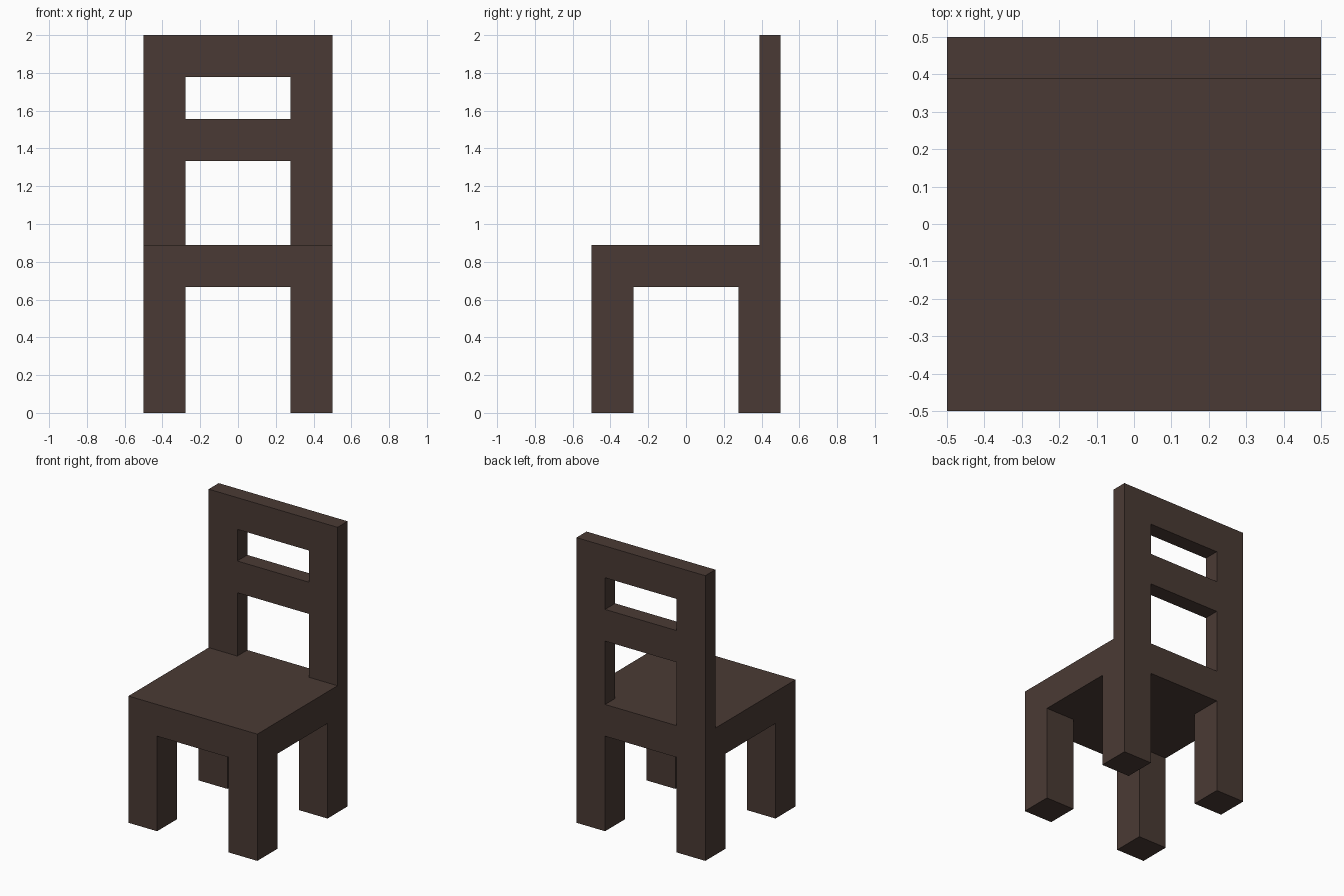
import bpy
import bmesh
from mathutils import Vector

if "Cube" in bpy.data.objects:
    bpy.data.objects.remove(bpy.data.objects["Cube"])

U = 1 / 9  # the chair sits on a grid of ninths

wood = bpy.data.materials.new("dark brown wood")
wood.diffuse_color = (0.0685, 0.0425, 0.0345, 1)
wood.use_nodes = True
wood.node_tree.nodes["Principled BSDF"].inputs["Base Color"].default_value = wood.diffuse_color


def box(name, lo, hi, open_sides=()):
    """Box between two corners in grid units; open_sides are hidden joint faces."""
    lo, hi = Vector(lo) * U, Vector(hi) * U
    bm = bmesh.new()
    bmesh.ops.create_cube(bm, size=1)
    for v in bm.verts:
        v.co = Vector((hi[i] if v.co[i] > 0 else lo[i]) for i in range(3))
    bm.normal_update()
    hidden = [f for f in bm.faces
              if any(f.normal.dot(Vector(s)) > 0.9 for s in open_sides)]
    bmesh.ops.delete(bm, geom=hidden, context='FACES')
    mesh = bpy.data.meshes.new(name)
    bm.to_mesh(mesh)
    bm.free()
    mesh.materials.append(wood)
    obj = bpy.data.objects.new(name, mesh)
    bpy.context.collection.objects.link(obj)
    return obj


UP, DOWN, LEFT, RIGHT = (0, 0, 1), (0, 0, -1), (-1, 0, 0), (1, 0, 0)

# Seat slab
box("seat", (-4.5, -4.5, 6), (4.5, 4.5, 8))

for side, x in (("left", -4.5), ("right", 2.5)):
    # Square legs
    for end, y in (("front", -4.5), ("back", 2.5)):
        box(f"{end}_leg_{side}", (x, y, 0), (x + 2, y + 2, 6), [UP])
    # Thin backrest posts
    box(f"back_post_{side}", (x, 3.5, 8), (x + 2, 4.5, 18), [DOWN])

# Backrest rails between the posts
for name, z in (("middle_rail", 12), ("top_rail", 16)):
    box(name, (-2.5, 3.5, z), (2.5, 4.5, z + 2), [LEFT, RIGHT])
